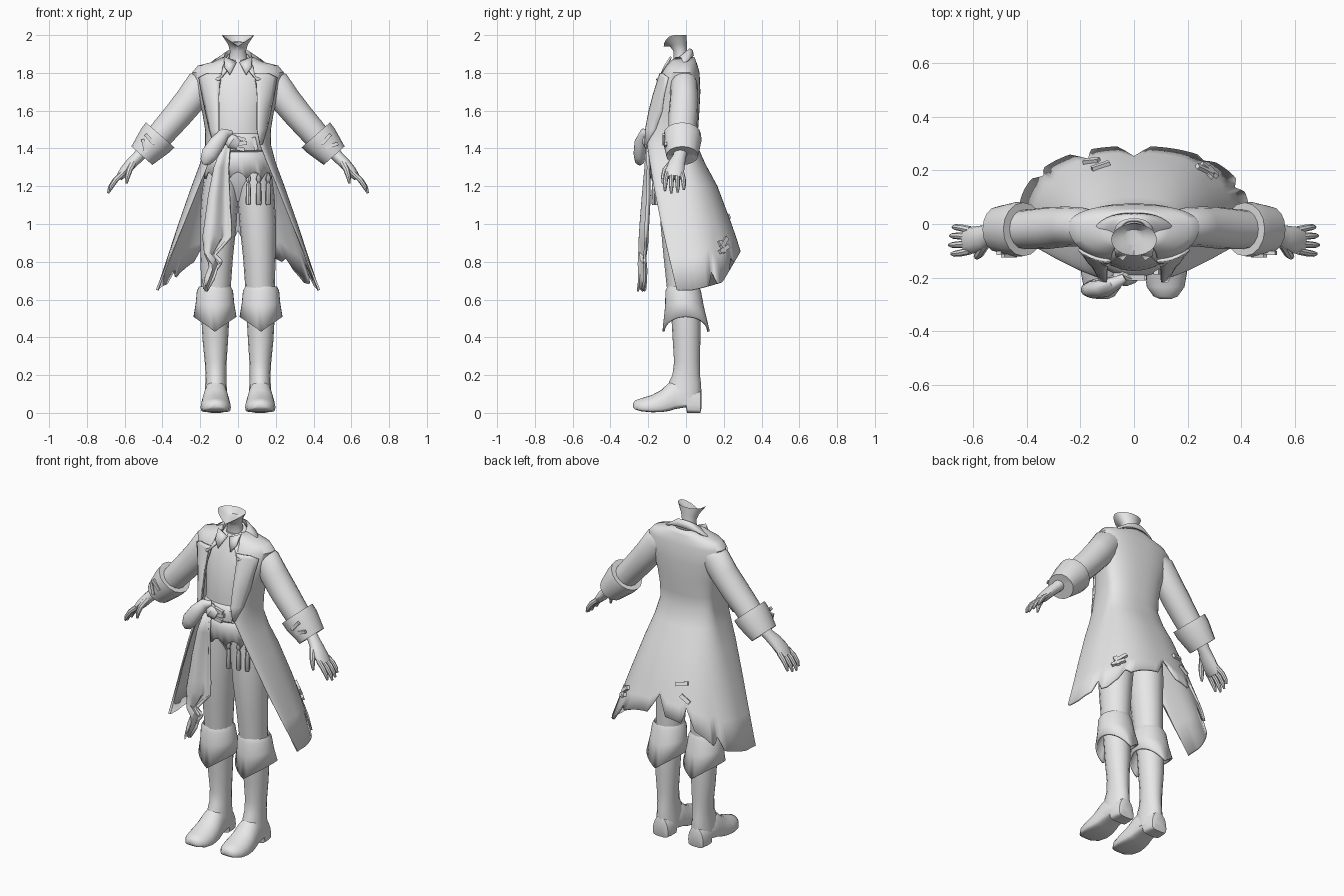
import bpy, math
from math import sin, cos, pi
from mathutils import Vector, Matrix

grey = bpy.data.materials.new("plain_grey")
grey.diffuse_color = (0.8, 0.8, 0.8, 1)


def mesh(name, rows, closed=True, caps=True, thick=0.0, angle=40):
    """Skin a grid of equal-length point rows."""
    n = len(rows[0])
    verts = [tuple(p) for r in rows for p in r]
    faces = []
    for i in range(len(rows) - 1):
        for j in range(n if closed else n - 1):
            k = (j + 1) % n
            faces.append((i * n + j, i * n + k, (i + 1) * n + k, (i + 1) * n + j))
    if closed and caps:
        faces.append(tuple(range(n))[::-1])
        faces.append(tuple(range((len(rows) - 1) * n, len(rows) * n)))
    return finish(name, verts, faces, thick, angle)


def finish(name, verts, faces, thick=0.0, angle=40):
    me = bpy.data.meshes.new(name)
    me.from_pydata(verts, [], faces)
    me.materials.append(grey)
    ob = bpy.data.objects.new(name, me)
    bpy.context.collection.objects.link(ob)
    bpy.ops.object.select_all(action='DESELECT')
    ob.select_set(True)
    bpy.context.view_layer.objects.active = ob
    bpy.ops.object.mode_set(mode='EDIT')
    bpy.ops.mesh.select_all(action='SELECT')
    bpy.ops.mesh.normals_make_consistent(inside=False)
    bpy.ops.object.mode_set(mode='OBJECT')
    bpy.ops.object.shade_smooth_by_angle(angle=math.radians(angle))
    if thick:
        m = ob.modifiers.new("thickness", 'SOLIDIFY')
        m.thickness, m.offset = thick, 0
    return ob


def tube(name, keys, n=16, flat=False, **kw):
    """keys: (point, radius across, radius along y); flat keeps rings level."""
    pts = [Vector(k[0]) for k in keys]
    rows = []
    for i, (_, a, b) in enumerate(keys):
        t = (pts[min(i + 1, len(pts) - 1)] - pts[max(i - 1, 0)]).normalized()
        u, v = Vector((0, 1, 0)), Vector((1, 0, 0))
        if not flat:
            u = (u - t * u.dot(t)).normalized()
            v = t.cross(u)
        rows.append([pts[i] + u * b * sin(2 * pi * j / n) + v * a * cos(2 * pi * j / n) for j in range(n)])
    return mesh(name, rows, **kw)


def box(name, loc, rot, size):
    c = [Vector((x, y, z)) for x in (-.5, .5) for y in (-.5, .5) for z in (-.5, .5)]
    vs = [Vector(loc) + rot @ Vector((p.x * size[0], p.y * size[1], p.z * size[2])) for p in c]
    return finish(name, vs, [(0, 1, 3, 2), (4, 6, 7, 5), (0, 4, 5, 1), (2, 3, 7, 6), (0, 2, 6, 4), (1, 5, 7, 3)])


def wrap(r, f):
    """Point on an open wrap: f=0 is the back, +-pi the front edges."""
    z, rx, yc, yb, xo, ye, ds, df = r
    s, a = (1 if f >= 0 else -1), abs(f)
    if a < pi / 2:
        x, y = rx * sin(a) ** .85, yc + (yb - yc) * cos(a) ** .9
    else:
        x, y = xo + (rx - xo) * sin(a), yc - (yc - ye) * -cos(a)
    b = 1 - cos(min(a, pi / 2))
    drop = ds * (.8 * min(1, b / .4) + .2 * max(0, (b - .4) / .6))
    return Vector((s * x, y, z - drop - df * (1 - cos(a)) / 2))


def sheet(name, rings, n=40, thick=.012):
    return mesh(name, [[wrap(r, -pi + 2 * pi * j / n) for j in range(n + 1)] for r in rings], False, thick=thick)


# Coat: z, half width, side y, back y, edge x, edge y, side drop, front drop
COAT = [(1.88, .075, -.02, .04, .06, -.05, 0, 0), (1.853, .13, -.01, .05, .07, -.08, 0, 0),
        (1.833, .21, -.01, .057, .08, -.10, 0, 0), (1.80, .238, -.01, .066, .085, -.12, 0, 0),
        (1.70, .215, -.015, .07, .10, -.152, 0, 0),
        (1.60, .185, -.02, .065, .10, -.178, 0, 0), (1.50, .168, -.02, .058, .10, -.197, 0, 0),
        (1.42, .168, -.02, .052, .115, -.2, 0, 0), (1.32, .195, -.02, .095, .155, -.185, 0, 0),
        (1.20, .24, -.02, .16, .205, -.165, 0, 0), (1.00, .31, -.01, .235, .285, -.125, 0, 0)]
HEM = (.855, .425, .03, .285, .43, -.045, .205, 0)


def skirt(f, v):
    if v < 0:
        return wrap(COAT[-1], f).lerp(wrap(COAT[-2], f), -v)
    return wrap(COAT[-1], f).lerp(wrap(HEM, f), v)


# Hem tears: (angle, depth)
tears = ((0, .75), (-.42, .55), (.62, .2), (-.95, .25), (1.15, .22))
N = 120
ang = [-pi + 2 * pi * j / N for j in range(N + 1)]


def hem_v(f):
    return 1 - max([d * max(0, 1 - abs(f - c) / .1) for c, d in tears])


rows = [[wrap(r, f) for f in ang] for r in COAT]
rows += [[skirt(f, hem_v(f) * k) for f in ang] for k in (.5, 1)]
mesh("coat", rows, False, thick=.012)

sheet("coat_collar", [(1.86, .075, -.02, .035, .05, -.075, 0, .04), (1.925, .075, -.035, .022, .05, -.09, 0, .09),
                      (1.918, .09, -.038, .03, .06, -.115, 0, .11), (1.89, .15, -.04, .036, .10, -.155, 0, .13)])
sheet("shirt_collar", [(1.905, .05, -.03, .015, .012, -.07, 0, .04), (1.86, .075, -.025, .03, .03, -.09, 0, .03)])


def coat_front_y(x, z):
    for a, b in zip(COAT, COAT[1:]):
        if b[0] <= z <= a[0]:
            k = (a[0] - z) / (a[0] - b[0])
            rx, yc, xo, ye = [a[i] + (b[i] - a[i]) * k for i in (1, 2, 4, 5)]
            c = max(0, min(1, (x - xo) / (rx - xo)))
            return yc + (ye - yc) * math.sqrt(1 - c * c)


for s, side in ((-1, "right"), (1, "left")):
    # Lapels follow the coat front
    rows = []
    for z, x0, x1 in ((1.795, .085, .165), (1.775, .095, .205), (1.68, .10, .187), (1.6, .10, .17), (1.5, .10, .148), (1.42, .115, .125)):
        xs = [x0 + (x1 - x0) * i / 5 for i in range(6)]
        rows.append([(s * x, coat_front_y(x, z) - .014, z) for x in xs])
    mesh(side + "_lapel", rows, False, thick=.012)
    # Shirt collar point
    finish(side + "_collar_point", [(s * .008, -.09, 1.855), (s * .075, -.08, 1.885), (s * .07, -.115, 1.83), (s * .042, -.132, 1.79)],
           [(0, 1, 2, 3)], .01)

    # Sleeve, turned-back cuff
    tube(side + "_sleeve", [((s * .15, -.01, 1.765), .065, .06), ((s * .195, -.01, 1.735), .085, .072),
                            ((s * .25, -.01, 1.66), .08, .075), ((s * .32, -.015, 1.575), .076, .078),
                            ((s * .39, -.02, 1.495), .072, .074), ((s * .45, -.02, 1.425), .067, .07)])
    d = Vector((s * .66, 0, -.75))
    o = Vector((s * .42, -.02, 1.463))
    tube(side + "_cuff", [(o - d * .01, .07, .07), (o - d * .012, .10, .10), (o + d * .03, .097, .102),
                          (o + d * .135, .074, .085), (o + d * .13, .055, .06), (o + d * .06, .05, .05)], angle=35)
    rot = Matrix.Rotation(-s * .85, 3, 'Y')
    for k in (0, 1):
        box(side + "_cuff_stitch", o + d * (.04 + .045 * k) + Vector((s * .02, -.098 + .01 * k, .015)),
            rot @ Matrix.Rotation(.5 * k, 3, 'Y'), (.07, .014, .018))

    # Hand
    tube(side + "_hand", [((s * .49, -.025, 1.40), .036, .038), ((s * .53, -.035, 1.355), .031, .035),
                          ((s * .565, -.05, 1.32), .03, .045), ((s * .60, -.06, 1.28), .028, .05),
                          ((s * .63, -.062, 1.245), .018, .046)], n=12)
    for i in range(4):
        y, L = -.1 + i * .026, (.93, 1.05, 1, .87)[i]
        b = Vector((s * .61, y, 1.268))
        tube(side + "_finger", [(b, .015, .014), (b + Vector((s * .04, (i - 1.5) * .006, -.036)) * L, .014, .013),
                                (b + Vector((s * .064, (i - 1.5) * .008, -.072)) * L, .012, .011),
                                (b + Vector((s * .074, (i - 1.5) * .008, -.1)) * L, .006, .006)], n=8)
    tube(side + "_thumb", [((s * .555, -.075, 1.325), .019, .018), ((s * .575, -.11, 1.285), .016, .016),
                           ((s * .585, -.12, 1.25), .013, .013), ((s * .59, -.122, 1.215), .006, .006)], n=8)

    # Breeches leg and boot shaft running into the foot
    tube(side + "_breeches_leg", [((s * .085, -.03, 1.27), .092, .108), ((s * .095, -.03, 1.15), .098, .108),
                                  ((s * .105, -.03, 1.0), .097, .105), ((s * .113, -.025, .82), .086, .093),
                                  ((s * .118, -.015, .6), .075, .08)], flat=True)
    tube(side + "_boot_shaft", [((s * .12, -.01, .62), .075, .08), ((s * .12, .0, .5), .074, .077),
                                ((s * .12, .003, .38), .067, .073), ((s * .118, .005, .27), .058, .068),
                                ((s * .117, .001, .2), .055, .073), ((s * .117, -.006, .16), .056, .085),
                                ((s * .117, -.012, .1), .06, .094), ((s * .117, -.012, .05), .062, .092)], flat=True)
    # Boot cuff with dipping front and back points
    rows = []
    for z, rx, ry, cy, dip in ((.645, .072, .075, -.012, 0), (.663, .083, .083, -.015, 0), (.645, .09, .088, -.015, 0),
                               (.58, .096, .097, -.008, .02), (.508, .108, .119, 0, .078)):
        rows.append([(s * .122 + rx * cos(a), cy + ry * sin(a), z - dip * (1 - abs(cos(a))))
                     for a in [2 * pi * j / 32 for j in range(32)]])
    mesh(side + "_boot_cuff", rows, caps=False, thick=.012)
    # Foot: y, half width, bottom, top
    rows = []
    for y, w, zb, zt in ((.083, .03, .03, .1), (.076, .05, .0, .12), (.04, .058, 0, .14), (.005, .06, .0, .165), (0, .06, .03, .165),
                         (-.06, .066, .02, .178), (-.09, .071, .01, .16), (-.13, .077, .004, .122), (-.18, .08, .003, .095),
                         (-.235, .07, .008, .078), (-.27, .045, .018, .066), (-.28, .02, .03, .05)):
        ring = []
        for j in range(24):
            c, h = cos(2 * pi * j / 24), sin(2 * pi * j / 24)
            e, q = (.35, .6) if h < 0 else (1, 1)
            ring.append((s * .118 + w * math.copysign(abs(c) ** q, c), y,
                         zb + (zt - zb) * (.3 + (.7 if h > 0 else .3) * math.copysign(abs(h) ** e, h))))
        rows.append(ring)
    mesh(side + "_foot", rows)

# Hips, vest and waist sash
tube("breeches_hips", [((0, -.03, 1.34), .16, .115), ((0, -.03, 1.24), .175, .1), ((0, -.03, 1.17), .15, .065),
                       ((0, -.03, 1.12), .05, .04)], n=24, flat=True)
tube("shirt", [((0, -.065, 1.3), .165, .115), ((0, -.07, 1.42), .15, .105), ((0, -.06, 1.52), .15, .115),
               ((0, -.05, 1.62), .16, .113), ((0, -.04, 1.72), .17, .1), ((0, -.03, 1.79), .15, .083),
               ((0, -.025, 1.83), .1, .068), ((0, -.025, 1.87), .05, .05)], n=24, flat=True)
rows = []
for z, rx, ry, zig in ((1.40, .154, .112, 0), (1.34, .165, .12, 0), (1.265, .178, .127, .025)):
    rows.append([(rx * cos(a), -.062 + ry * sin(a), z - zig * (j % 4 == 2) + zig * (j % 4 == 0) * .4)
                 for j, a in enumerate([2 * pi * j / 48 for j in range(48)])])
mesh("vest_hem", rows, caps=False, thick=.01)
tube("waist_sash", [((0, -.078, 1.38), .145, .106), ((0, -.08, 1.39), .153, .116), ((0, -.082, 1.43), .152, .118),
                    ((0, -.078, 1.465), .15, .113), ((0, -.075, 1.48), .14, .1)], n=24, flat=True)

# Neck, open at the top with a dipping front
rows = []
for z, rx, ry, cy, dip in ((1.8, .07, .05, -.02, 0), (1.86, .05, .042, -.025, 0), (1.915, .042, .036, -.03, 0),
                           (1.95, .052, .045, -.04, .01), (2.0, .085, .06, -.058, .06), (1.965, .04, .03, -.05, .02)):
    rows.append([(rx * cos(a), cy + ry * sin(a), z - dip * (1 - abs(cos(a))) * (sin(a) < 0))
                 for a in [2 * pi * j / 24 for j in range(24)]])
mesh("neck", rows)

# Sash bow, hanging cloth with a torn tail
tube("sash_bow", [((-.035, -.2, 1.485), .012, .015), ((-.07, -.22, 1.48), .03, .025), ((-.11, -.24, 1.43), .042, .033),
                  ((-.15, -.245, 1.37), .045, .033), ((-.172, -.245, 1.33), .03, .025), ((-.18, -.245, 1.315), .01, .01)])
tube("sash_knot", [((-.06, -.19, 1.46), .03, .02), ((-.03, -.205, 1.435), .04, .028), ((0, -.2, 1.42), .03, .02)], n=10)
rows = []
for z, x0, x1, y in ((1.42, -.08, -.04, -.205), (1.3, -.125, -.05, -.205), (1.15, -.155, -.045, -.21), (1.0, -.175, -.036, -.22),
                     (.93, -.185, -.035, -.225), (.89, -.18, -.075, -.225), (.84, -.175, -.12, -.23), (.8, -.155, -.085, -.23),
                     (.77, -.15, -.11, -.23), (.72, -.17, -.125, -.23), (.655, -.18, -.165, -.235)):
    fold = .02 * min(1, (1.45 - z) * 3)
    rows.append([(x0 + (x1 - x0) * i / 12, y - fold * sin(i * .5), z + .012 * sin(i * 1.6) * (z < .95)) for i in range(13)])
mesh("sash_cloth", rows, False, thick=.012)

# Wrap straps on the sash
for x, z, a, w in ((0, 1.455, .25, .08), (.005, 1.425, -.1, .085), (0, 1.4, .2, .07), (.09, 1.425, 1.35, .07)):
    box("sash_strap", (x, -.2 + abs(x) * .25, z), Matrix.Rotation(a, 3, 'Y'), (w, .02, .02))

# Three hanging tassels
for x in (.055, .11, .16):
    y = -.185 + x * .3
    tube("tassel", [((x, y, 1.27), .005, .005), ((x, y, 1.25), .012, .012), ((x, y, 1.235), .015, .015), ((x, y, 1.22), .007, .007),
                    ((x, y, 1.21), .012, .012), ((x, y, 1.11), .015, .015), ((x, y, 1.1), .01, .01)], n=8, flat=True)

# Stitched patches on the coat skirt
for f, v, roll, w in ((-.36, -.2, .2, .07), (-.42, .2, -.5, .065), (.75, .4, .3, .08), (.78, .52, -.1, .08), (.82, .45, 1.4, .07)):
    p = skirt(f, v)
    t = (skirt(f + .02, v) - p).normalized()
    nrm = t.cross(skirt(f, v + .05) - p).normalized()
    rot = Matrix((t, nrm, t.cross(nrm))).transposed()
    box("coat_patch", p + nrm * .01, rot @ Matrix.Rotation(roll, 3, 'Y'), (w, .018, .022))
